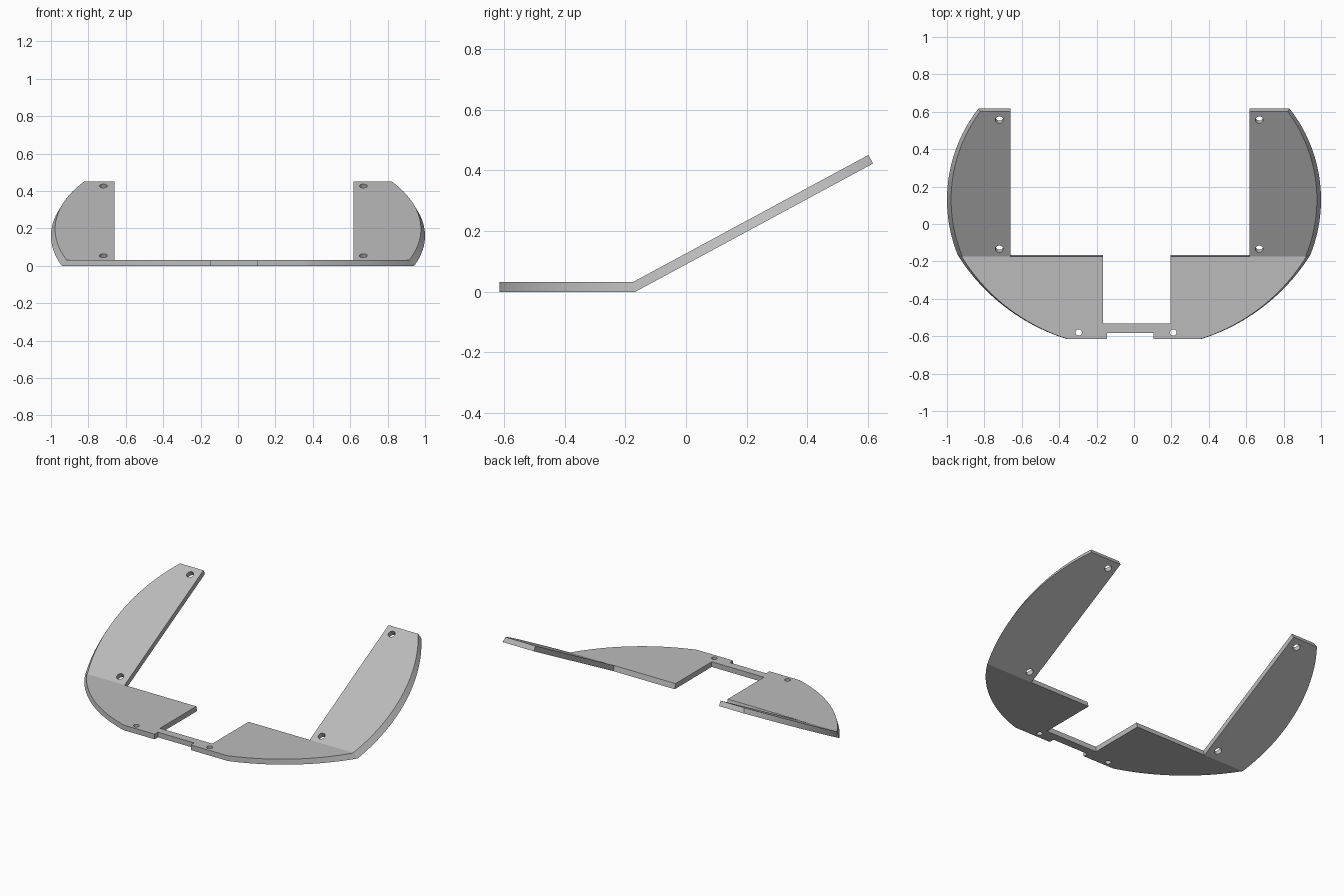
import bpy
import bmesh
from math import sqrt, atan2, sin, cos
from mathutils import Vector

cube = bpy.data.objects.get("Cube")
if cube:
    bpy.data.objects.remove(cube, do_unlink=True)

grey = bpy.data.materials.new("light grey")
grey.use_nodes = True
tone = (0.5, 0.5, 0.5, 1)
grey.diffuse_color = tone
grey.node_tree.nodes["Principled BSDF"].inputs["Base Color"].default_value = tone

THICK = 0.032
CREASE_LOW, CREASE_TOP = -0.167, -0.175   # mitred fold line, under and upper side
TIP_LOW, TIP_TOP = 0.617, 0.602
RISE = 0.423 / (TIP_LOW - CREASE_LOW)
ANGLE = atan2(0.423, TIP_LOW - CREASE_LOW)
STEPS = 24


def slab(name, low, top, holes):
    """Plate between two matching outlines, drilled with round holes."""
    bm = bmesh.new()
    a = [bm.verts.new(p) for p in low]
    b = [bm.verts.new(p) for p in top]
    bm.faces.new(a)
    bm.faces.new(b)
    for i in range(len(a)):
        j = (i + 1) % len(a)
        bm.faces.new((a[i], a[j], b[j], b[i]))
    bmesh.ops.recalc_face_normals(bm, faces=bm.faces)
    mesh = bpy.data.meshes.new(name)
    bm.to_mesh(mesh)
    bm.free()
    ob = bpy.data.objects.new(name, mesh)
    bpy.context.collection.objects.link(ob)
    mesh.materials.append(grey)
    for centre, radius, tilt in holes:
        bpy.ops.mesh.primitive_cylinder_add(vertices=24, radius=radius, depth=0.15,
                                            location=centre, rotation=(tilt, 0, 0))
        cutter = bpy.context.object
        cutter.name = "hole_cutter"
        cutter.hide_render = True
        cutter.data.materials.append(grey)
        mod = ob.modifiers.new("hole", 'BOOLEAN')
        mod.operation = 'DIFFERENCE'
        mod.solver = 'EXACT'
        mod.object = cutter
        bpy.ops.object.select_all(action='DESELECT')
        bpy.context.view_layer.objects.active = ob
        ob.select_set(True)
        bpy.ops.object.modifier_apply(modifier=mod.name)
        bpy.data.objects.remove(cutter, do_unlink=True)
    bpy.ops.object.shade_smooth_by_angle(angle=0.5)
    return ob


def wing_x(y, inset):
    """Rounded outer edge of a wing."""
    return 0.21 - inset + sqrt(0.79 ** 2 - (y - 0.13) ** 2)


def wing(name, side, inner, hole_x):
    def outline(y0, y1, lift, inset):
        ys = [y0 + (y1 - y0) * i / STEPS for i in range(STEPS + 1)]
        flat = [(inner, y0)] + [(wing_x(y, inset), y) for y in ys] + [(inner, y1)]
        return [(side * x, y, lift + (y - y0) * RISE) for x, y in flat]

    holes = [((side * hole_x, y, (y - CREASE_LOW) * RISE + THICK / 2), 0.021, ANGLE)
             for y in (-0.125, 0.565)]
    slab(name, outline(CREASE_LOW, TIP_LOW, 0, 0),
         outline(CREASE_TOP, TIP_TOP, THICK, 0.022), holes)


# Sloping wings
wing("left_wing", 1, 0.617, 0.67)
wing("right_wing", -1, 0.66, 0.72)


def front_curve(crease, inset):
    """Bulging arc from the front edge out to the fold."""
    start = Vector((0.36 - inset * 0.3, -0.615))
    end = Vector((wing_x(crease, inset), crease))
    chord = end - start
    out = Vector((chord.y, -chord.x)).normalized()
    sag = 0.065
    radius = chord.length ** 2 / (8 * sag) + sag / 2
    half = atan2(chord.length / 2, radius - sag)
    mid = (start + end) / 2 - out * (radius - sag)
    pts = []
    for i in range(STEPS + 1):
        t = -half + 2 * half * i / STEPS
        pts.append(mid + chord.normalized() * radius * sin(t) + out * radius * cos(t))
    return [(p.x, p.y) for p in pts]


def base_outline(crease, z, inset):
    curve = front_curve(crease, inset)
    left = [(0.105, -0.615)] + curve + [(0.195, crease), (0.195, -0.532)]
    right = [(-0.165, -0.532), (-0.165, crease)]
    right += [(-x, y) for x, y in reversed(curve)] + [(-0.145, -0.615)]
    notch = [(-0.145, -0.582), (0.105, -0.582)]
    return [(x, y, z) for x, y in left + right + notch]


# Flat front plate with its narrow bridge
slab("front_plate", base_outline(CREASE_LOW, 0, 0),
     base_outline(CREASE_TOP, THICK, 0.018),
     [((x, -0.58, THICK / 2), 0.017, 0) for x in (-0.295, 0.21)])
